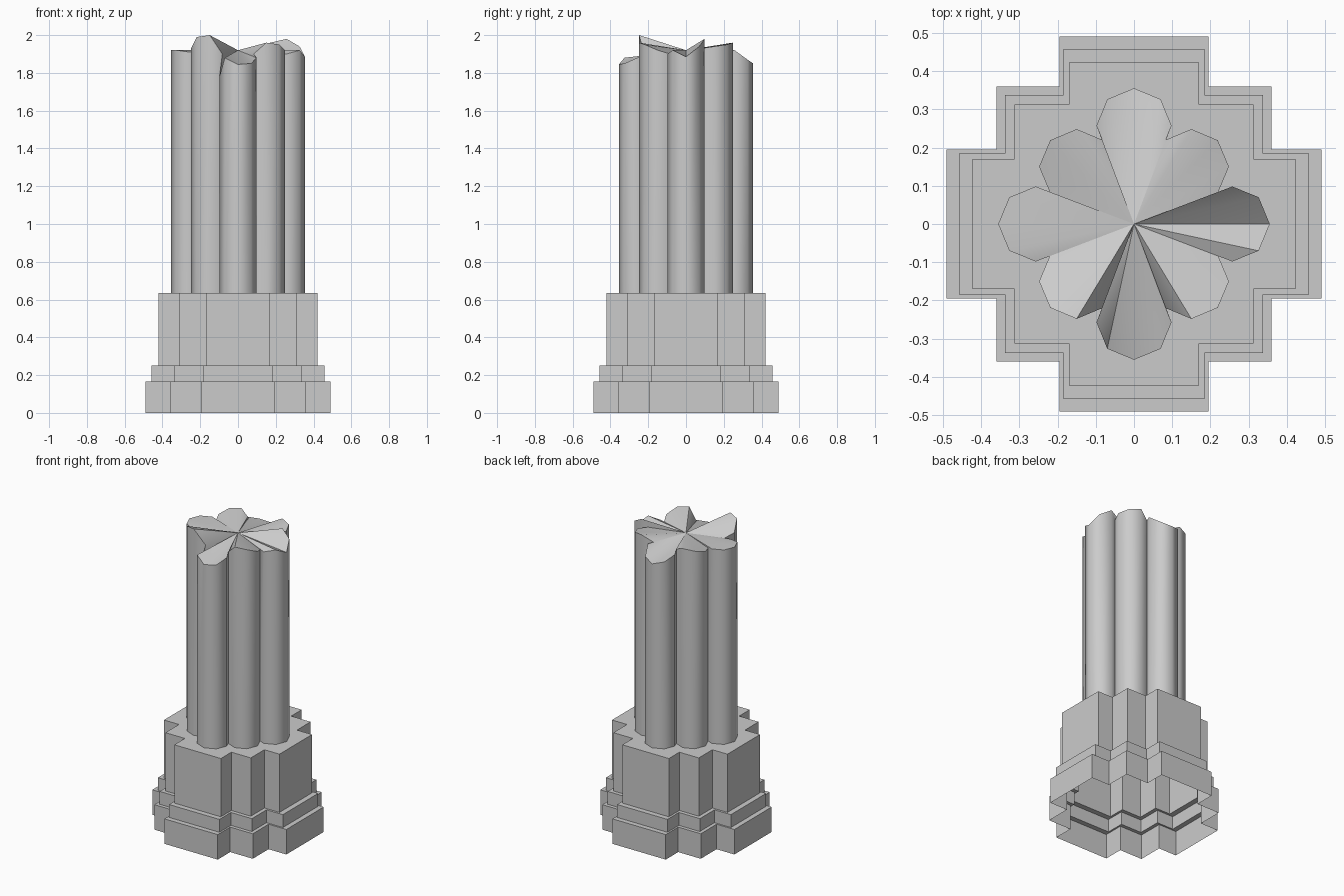
import bpy, bmesh

if "Cube" in bpy.data.objects:
    bpy.data.objects.remove(bpy.data.objects["Cube"])


def quarter_turns(points):
    """Repeat a quarter outline four times around z."""
    out = []
    for _ in range(4):
        out += points
        points = [(-y, x) for x, y in points]
    return out


def bridge(bm, a, b):
    n = len(a)
    for i in range(n):
        j = (i + 1) % n
        bm.faces.new((a[i], a[j], b[j], b[i]))


def finish(bm, name):
    bmesh.ops.recalc_face_normals(bm, faces=bm.faces)
    mesh = bpy.data.meshes.new(name)
    bm.to_mesh(mesh)
    bm.free()
    obj = bpy.data.objects.new(name, mesh)
    bpy.context.collection.objects.link(obj)
    return obj


# Stepped cross-shaped plinth, open underneath
# each tier: arm reach, corner reach, arm half width, bottom z, top z
tiers = [(0.49, 0.36, 0.195, 0.0, 0.165),
         (0.457, 0.337, 0.184, 0.165, 0.25),
         (0.422, 0.312, 0.17, 0.25, 0.635)]
bm = bmesh.new()
previous = None
for reach, corner, half, z0, z1 in tiers:
    outline = quarter_turns([(reach, -half), (reach, half),
                             (corner, half), (corner, corner), (half, corner)])
    for z in (z0, z1):
        ring = [bm.verts.new((x, y, z)) for x, y in outline]
        if previous:
            bridge(bm, previous, ring)
        previous = ring
bm.faces.new(previous)
finish(bm, "stepped_plinth")

# Clustered eight-lobe shaft with a broken top
lobes = quarter_turns([(0.355, 0), (0.326, 0.07), (0.257, 0.098), (0.22, 0.083),
                       (0.248, 0.15), (0.219, 0.219), (0.15, 0.248),
                       (0.083, 0.22), (0.098, 0.257), (0.07, 0.326)])
heights = [1.885, 1.94, 1.98, 1.93, 1.94, 1.95, 1.96, 1.92, 1.92, 1.87,
           1.85, 1.87, 1.90, 1.92, 1.95, 1.94, 1.92, 1.91, 1.92, 1.92,
           1.92, 1.92, 1.91, 1.91, 1.93, 1.99, 2.00, 1.90, 1.78, 1.88,
           1.845, 1.85, 1.88, 1.90, 1.96, 1.95, 1.92, 1.90, 1.90, 1.92]
bm = bmesh.new()
bottom = [bm.verts.new((x, y, 0.635)) for x, y in lobes]
top = [bm.verts.new((x, y, z)) for (x, y), z in zip(lobes, heights)]
bridge(bm, bottom, top)
centre = bm.verts.new((0, 0, 1.92))
for i in range(len(top)):
    bm.faces.new((top[i], top[(i + 1) % len(top)], centre))
shaft = finish(bm, "broken_shaft")

# Rounded lobes, crisp valleys and break
bpy.context.view_layer.objects.active = shaft
shaft.select_set(True)
bpy.ops.object.shade_smooth_by_angle(angle=0.87)
